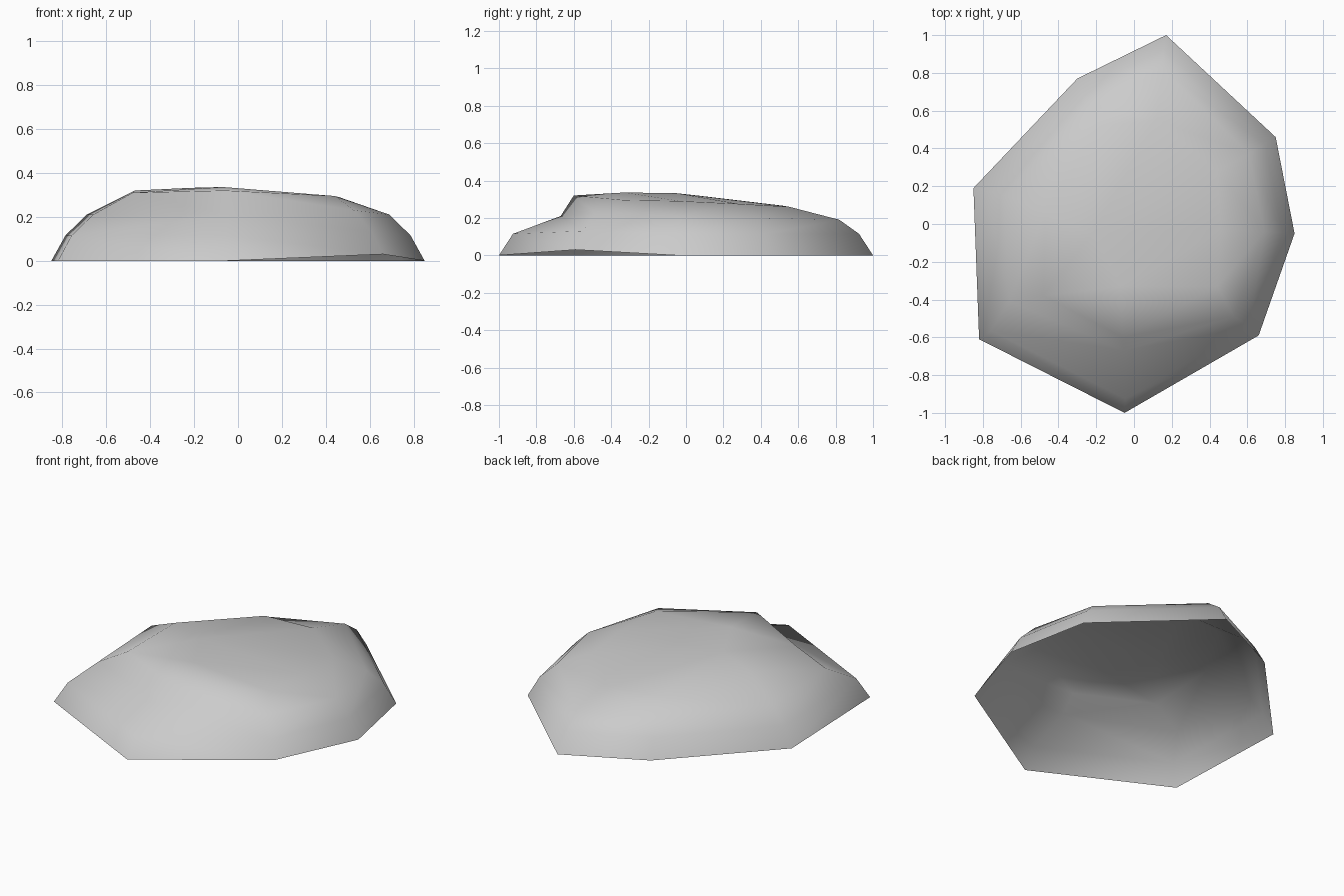
import bpy
import bmesh
from mathutils import Vector

# Remove only the default cube
default_cube = bpy.data.objects.get("Cube")
if default_cube:
    bpy.data.objects.remove(default_cube, do_unlink=True)


def make_material(name, colour):
    material = bpy.data.materials.new(name)
    material.use_nodes = True
    material.diffuse_color = colour
    shader = material.node_tree.nodes["Principled BSDF"]
    shader.inputs["Base Color"].default_value = colour
    shader.inputs["Roughness"].default_value = 0.9
    return material


def add_ring(bm, points):
    return [bm.verts.new(point) for point in points]


def bridge_rings(bm, lower, upper):
    """Join two rings column by column; shared upper vertices give triangles."""
    count = len(lower)
    for i in range(count):
        j = (i + 1) % count
        corners = [lower[i], lower[j], upper[j], upper[i]]
        unique = list(dict.fromkeys(corners))
        bm.faces.new(unique)


# Stone outline at the ground, anticlockwise from the front corner
base = [(-.05, -1, 0), (.66, -.59, .03), (.85, -.05, 0), (.75, .46, 0),
        (.17, 1, 0), (-.3, .77, 0), (-.85, .19, 0), (-.82, -.61, 0)]

# Shoulder where the side walls start to lean inward
shoulder = [(-.05, -.67, .21), (.53, -.49, .23), (.69, -.04, .21), (.61, .37, .2),
            (.15, .82, .19), (-.25, .63, .2), (-.69, .15, .21), (-.66, -.41, .21)]

# Rim of the worn upper surface
rim = [(-.06, -.6, .32), (.44, -.33, .295), (.46, -.03, .29), (.44, .28, .275),
       (.12, .55, .26), (-.18, .52, .265), (-.47, .06, .32), (-.48, -.38, .31)]

# Steep lower wall, a slightly shrunken copy of the outline
wall = [Vector((x * .925, y * .925, .115 + z * .5)) for x, y, z in base]

# Build the open-bottomed shell, ring by ring
bm = bmesh.new()
rings = [add_ring(bm, points) for points in (base, wall, shoulder, rim)]
for lower, upper in zip(rings, rings[1:]):
    bridge_rings(bm, lower, upper)

# Low crown: a short ridge between two peaks closes the top
front_peak = bm.verts.new((-.07, -.33, .336))
rear_peak = bm.verts.new((-.22, -.05, .332))
crown = [front_peak] * 3 + [rear_peak] * 4 + [front_peak]
bridge_rings(bm, rings[-1], crown)

bmesh.ops.triangulate(bm, faces=[f for f in bm.faces if len(f.verts) > 3])
for face in bm.faces:
    face.smooth = True

mesh = bpy.data.meshes.new("stone_shell")
bm.to_mesh(mesh)
bm.free()

mesh.materials.append(make_material("pale_stone_grey", (.6, .6, .6, 1)))
stone = bpy.data.objects.new("stone_shell", mesh)
bpy.context.collection.objects.link(stone)
